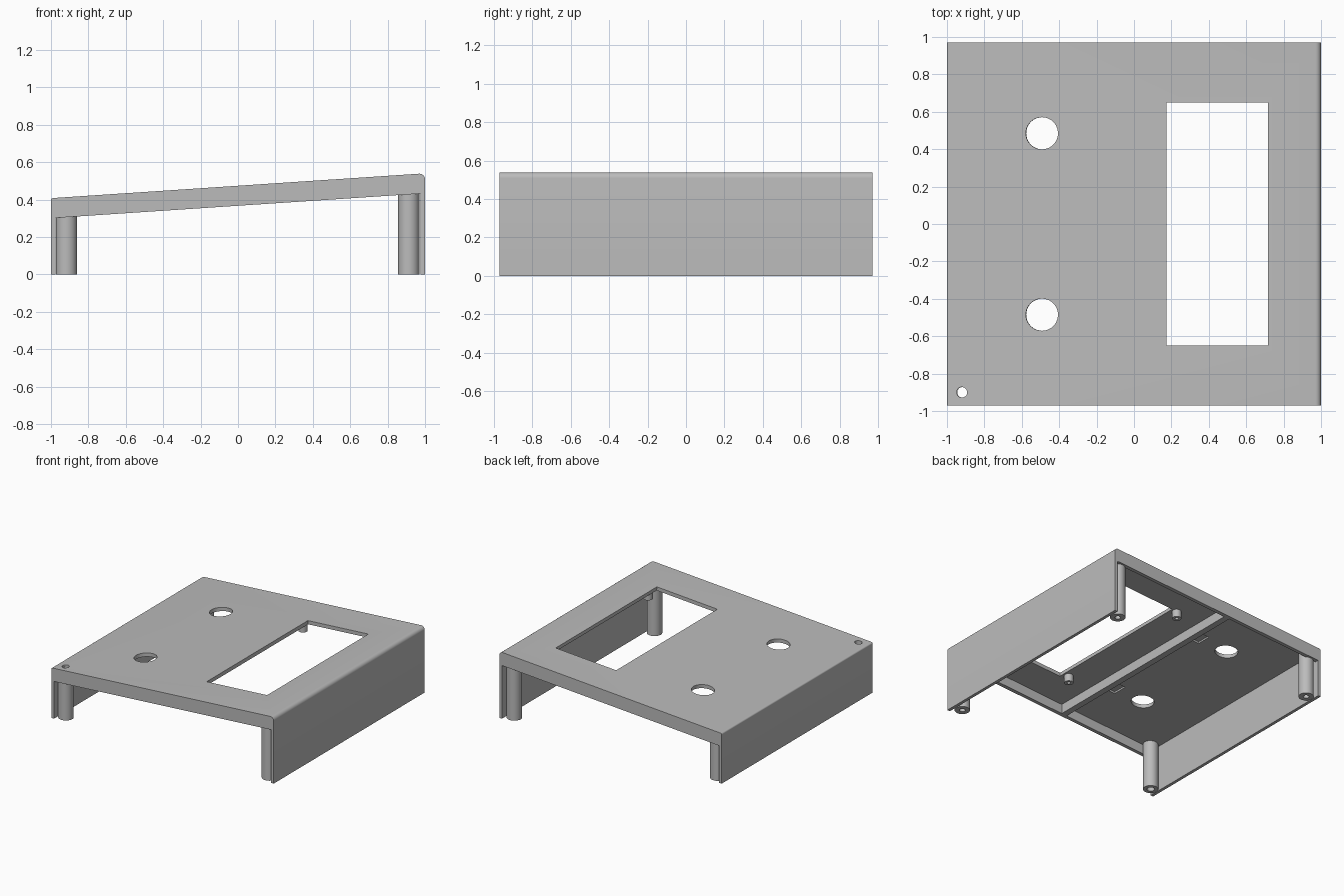
import bpy, bmesh, math
from mathutils import Matrix

if "Cube" in bpy.data.objects:
    bpy.data.objects.remove(bpy.data.objects["Cube"])

SLOPE = 0.0665
TILT = -math.atan(SLOPE)
WALL, PLATE, LIP, HALF_Y = 0.025, 0.03, 0.107, 0.97

grey = bpy.data.materials.new("plain grey")
grey.use_nodes = True
grey.diffuse_color = (0.5, 0.5, 0.5, 1)
grey.node_tree.nodes["Principled BSDF"].inputs["Base Color"].default_value = (0.5, 0.5, 0.5, 1)


def top(x):
    return 0.474 + SLOPE * x


def make(name, bm):
    bmesh.ops.recalc_face_normals(bm, faces=bm.faces)
    mesh = bpy.data.meshes.new(name)
    bm.to_mesh(mesh)
    bm.free()
    mesh.materials.append(grey)
    ob = bpy.data.objects.new(name, mesh)
    bpy.context.collection.objects.link(ob)
    return ob


def extrude_xz(name, points, y0, y1):
    bm = bmesh.new()
    face = bm.faces.new([bm.verts.new((x, y0, z)) for x, z in points])
    ext = bmesh.ops.extrude_face_region(bm, geom=[face])
    verts = [v for v in ext["geom"] if isinstance(v, bmesh.types.BMVert)]
    bmesh.ops.translate(bm, verts=verts, vec=(0, y1 - y0, 0))
    return make(name, bm)


def cylinder(name, x, y, z0, z1, r, tilt=0):
    bm = bmesh.new()
    place = Matrix.Translation((x, y, (z0 + z1) / 2)) @ Matrix.Rotation(tilt, 4, "Y")
    bmesh.ops.create_cone(bm, cap_ends=True, segments=40, radius1=r, radius2=r,
                          depth=z1 - z0, matrix=place)
    return make(name, bm)


def block(name, x, y, z, sx, sy, sz):
    bm = bmesh.new()
    place = Matrix.Translation((x, y, z)) @ Matrix.Rotation(TILT, 4, "Y")
    bmesh.ops.create_cube(bm, size=1, matrix=place @ Matrix.Diagonal((sx, sy, sz, 1)))
    return make(name, bm)


def select(ob):
    bpy.ops.object.select_all(action="DESELECT")
    ob.select_set(True)
    bpy.context.view_layer.objects.active = ob


def cut(ob, cutters):
    select(ob)
    for c in cutters:
        mod = ob.modifiers.new("cut", "BOOLEAN")
        mod.operation, mod.solver, mod.object = "DIFFERENCE", "EXACT", c
        bpy.ops.object.modifier_apply(modifier=mod.name)
        bpy.data.objects.remove(c)


def smooth(ob):
    select(ob)
    bpy.ops.object.shade_smooth_by_angle(angle=math.radians(30))


def corner(side, r):
    # rounded outer edge between side wall and top plate
    pts = []
    for i in range(7):
        a = math.pi / 2 * i / 6
        pts.append((side * (1 - r + r * math.cos(a)), top(side * (1 - r)) - r + r * math.sin(a)))
    return pts


# Sloped top plate with its two side walls
inner = 1 - WALL
profile = [(1, 0)] + corner(1, 0.03) + corner(-1, 0.012)[::-1] + [
    (-1, 0), (-inner, 0), (-inner, top(-inner) - PLATE),
    (inner, top(inner) - PLATE), (inner, 0)]
shell = extrude_xz("cover_shell", profile, -HALF_Y, HALF_Y)

# Openings in the plate: display window, two round holes, corner hole, key pockets
cutters = [block("window_cutter", 0.445, 0, top(0.445), 0.545, 1.3, 0.2),
           cylinder("corner_cutter", -0.92, -0.9, 0.25, 0.6, 0.028)]
for y in (-0.485, 0.485):
    cutters.append(cylinder("hole_cutter", -0.493, y, 0.3, 0.6, 0.086, TILT))
    cutters.append(block("pocket_cutter", -0.235, y, top(-0.235) - PLATE, 0.07, 0.12, 0.03))
cut(shell, cutters)
smooth(shell)

# Front and back lips, plus the cross rib under the plate


def strip(name, x0, x1, y0, y1):
    over = PLATE * 0.95
    extrude_xz(name, [(x0, top(x0) - LIP), (x1, top(x1) - LIP),
                      (x1, top(x1) - over), (x0, top(x0) - over)], y0, y1)


strip("front_lip", -inner, inner, -HALF_Y, -HALF_Y + 0.03)
strip("back_lip", -inner, inner, HALF_Y - 0.03, HALF_Y)
strip("cross_rib", -0.135, -0.087, -HALF_Y + 0.03, HALF_Y - 0.03)

# Corner pillars with screw holes; one is bored right through
for xn, x in (("right", -0.917), ("left", 0.913)):
    for yn, y in (("front", -0.9), ("back", 0.9)):
        pillar = cylinder(f"{yn}_{xn}_pillar", x, y, 0, top(x) - 0.015, 0.057)
        through = (xn, yn) == ("right", "front")
        bore = cylinder("bore_cutter", x, y, -0.1, 0.7 if through else 0.25,
                        0.028 if through else 0.022)
        cut(pillar, [bore])
        smooth(pillar)

# Small display standoffs around the window
for x in (0.13, 0.76):
    for y in (-0.6, 0.65):
        z = top(x)
        post = cylinder("display_standoff", x, y, z - 0.09, z - 0.02, 0.034)
        cut(post, [cylinder("bore_cutter", x, y, z - 0.2, z - 0.045, 0.014)])
        smooth(post)
